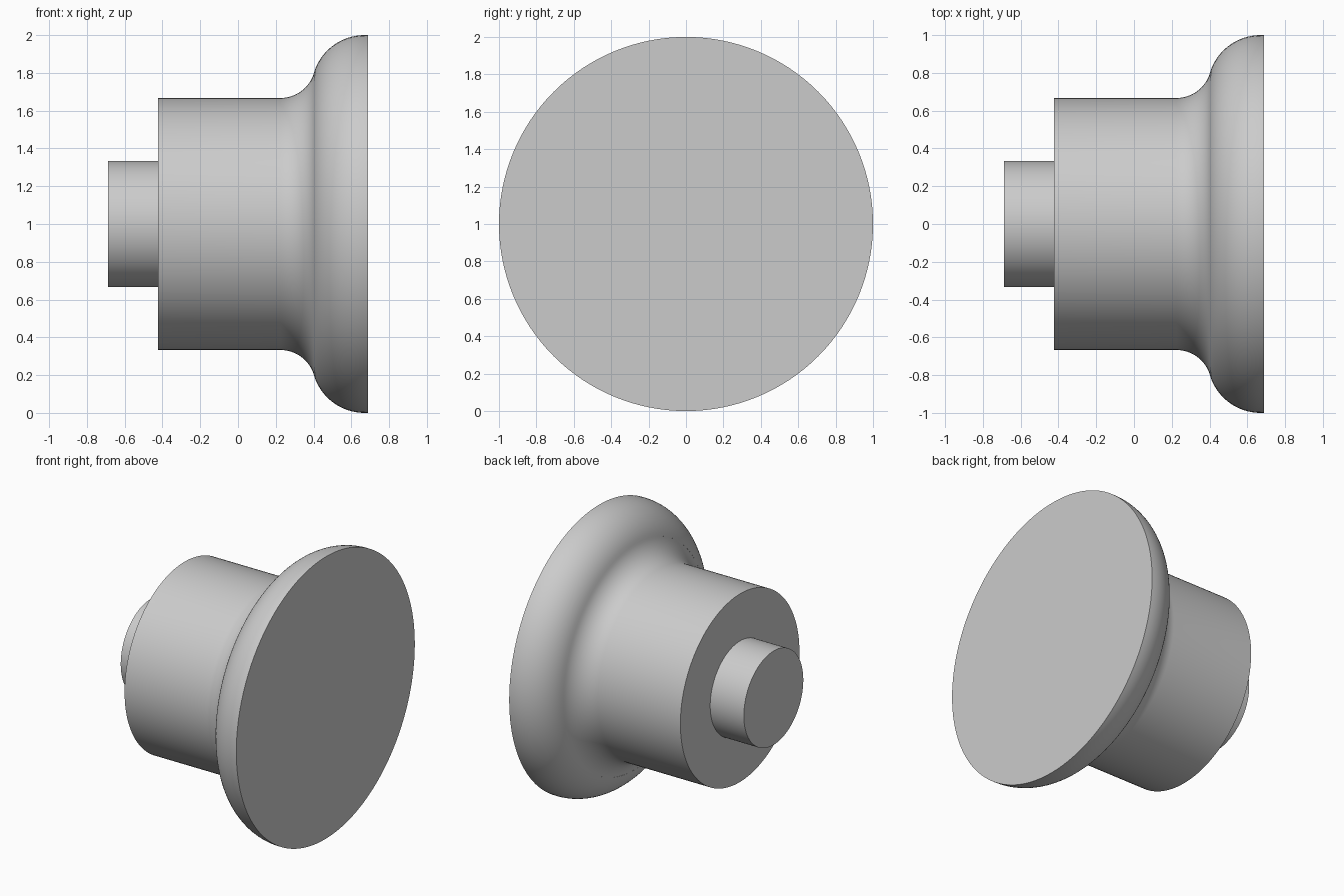
import bpy, bmesh, math
from math import sin, cos, pi, radians
from mathutils import Matrix

cube = bpy.data.objects.get("Cube")
if cube:
    bpy.data.objects.remove(cube)

grey = bpy.data.materials.new("plain_grey")
grey.use_nodes = True
grey.diffuse_color = (0.6, 0.6, 0.6, 1)
grey.node_tree.nodes["Principled BSDF"].inputs["Base Color"].default_value = (0.6, 0.6, 0.6, 1)


def arc(cx, cr, radius, start, end, steps=16):
    """Points of an arc in the (x, radius) plane."""
    angles = [start + (end - start) * i / steps for i in range(steps + 1)]
    return [(cx + radius * cos(a), cr + radius * sin(a)) for a in angles]


def lathe(name, profile, segments=128):
    """Spin a profile of (x, radius) around the x axis at height 1."""
    bm = bmesh.new()
    verts = [bm.verts.new((x, 0, r)) for x, r in profile]
    edges = [bm.edges.new(pair) for pair in zip(verts, verts[1:])]
    bmesh.ops.spin(bm, geom=verts + edges, cent=(0, 0, 0), axis=(1, 0, 0),
                   angle=2 * pi, steps=segments, use_duplicate=False)
    bmesh.ops.remove_doubles(bm, verts=bm.verts, dist=0.0001)
    bmesh.ops.recalc_face_normals(bm, faces=bm.faces)
    bmesh.ops.transform(bm, matrix=Matrix.Translation((0, 0, 1)), verts=bm.verts)
    mesh = bpy.data.meshes.new(name)
    bm.to_mesh(mesh)
    bm.free()
    mesh.materials.append(grey)
    obj = bpy.data.objects.new(name, mesh)
    bpy.context.collection.objects.link(obj)
    bpy.ops.object.select_all(action="DESELECT")
    obj.select_set(True)
    bpy.context.view_layer.objects.active = obj
    bpy.ops.object.shade_smooth_by_angle(angle=radians(30))
    return obj


# Body flaring through a hollow and a rounded shoulder into a flat disc face
tilt = radians(16.6)
hollow = arc(0.224, 0.853, 0.186, -pi / 2, -tilt)
shoulder = arc(0.67, 0.72, 0.28, pi - tilt, pi / 2)
lathe("flared_body", [(-0.423, 0), (-0.423, 0.667)] + hollow + shoulder
      + [(0.687, 1.0), (0.687, 0)])

# Narrow stem on the small end, seated slightly inside the body
lathe("stem", [(-0.687, 0), (-0.687, 0.333), (-0.41, 0.333), (-0.41, 0)])
